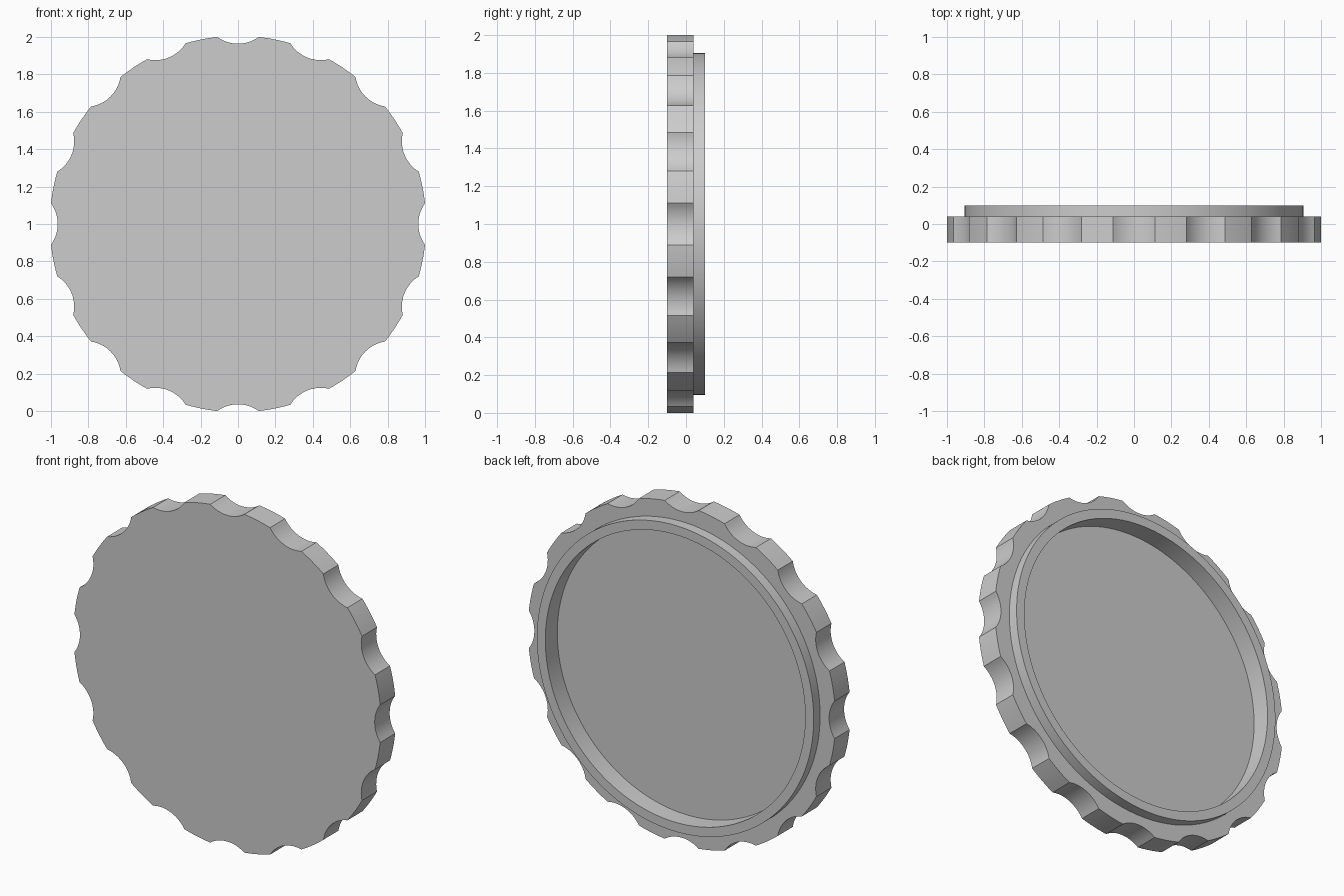
import bpy, bmesh
from math import sin, cos, pi, radians, asin, hypot, atan2

if "Cube" in bpy.data.objects:
    bpy.data.objects.remove(bpy.data.objects["Cube"], do_unlink=True)

RADIUS, NOTCHES = 1.006, 16
HALF_NOTCH = radians(6.35)
DEPTH = 0.036
FRONT, STEP, BACK, FLOOR = -0.1, 0.04, 0.1, -0.012
RIM_OUTER, RIM_INNER = 0.905, 0.85

grey = bpy.data.materials.new("light_grey")
grey.use_nodes = True
colour = (0.604, 0.604, 0.604, 1)
grey.diffuse_color = colour
grey.node_tree.nodes["Principled BSDF"].inputs["Base Color"].default_value = colour


def scalloped_outline():
    # Polar points: each repeat is a concave finger notch, then a convex land
    half = RADIUS * sin(HALF_NOTCH)
    arc_r = (half * half + DEPTH * DEPTH) / (2 * DEPTH)
    centre = RADIUS * cos(HALF_NOTCH) - DEPTH + arc_r
    sweep = asin(half / arc_r)
    pitch = 2 * pi / NOTCHES
    points = []
    for n in range(NOTCHES):
        for i in range(13):
            a = sweep * (i / 6 - 1)
            x, z = arc_r * sin(a), centre - arc_r * cos(a)
            points.append((hypot(x, z), atan2(x, z) + n * pitch))
        for i in range(1, 6):
            land = (pitch - 2 * HALF_NOTCH) * i / 6
            points.append((RADIUS, n * pitch + HALF_NOTCH + land))
    return points


# Scalloped lid with a raised rim and a sunken round recess on the back
bm = bmesh.new()
outline = scalloped_outline()


def ring(y, radius=None):
    # A round ring when a radius is given, otherwise the scalloped outline
    return [bm.verts.new(((radius or r) * sin(t), y, (radius or r) * cos(t) + 1))
            for r, t in outline]


rings = [ring(FRONT), ring(STEP), ring(STEP, RIM_OUTER), ring(BACK, RIM_OUTER),
         ring(BACK, RIM_INNER), ring(FLOOR, RIM_INNER)]
for a, b in zip(rings, rings[1:]):
    for i in range(len(outline)):
        bm.faces.new((a[i - 1], a[i], b[i], b[i - 1]))
bm.faces.new(rings[0])
bm.faces.new(rings[-1])
bmesh.ops.recalc_face_normals(bm, faces=bm.faces)

mesh = bpy.data.meshes.new("scalloped_lid")
bm.to_mesh(mesh)
bm.free()
mesh.materials.append(grey)
lid = bpy.data.objects.new("scalloped_lid", mesh)
bpy.context.collection.objects.link(lid)

bpy.ops.object.select_all(action="DESELECT")
lid.select_set(True)
bpy.context.view_layer.objects.active = lid
bpy.ops.object.shade_smooth_by_angle(angle=radians(25))
